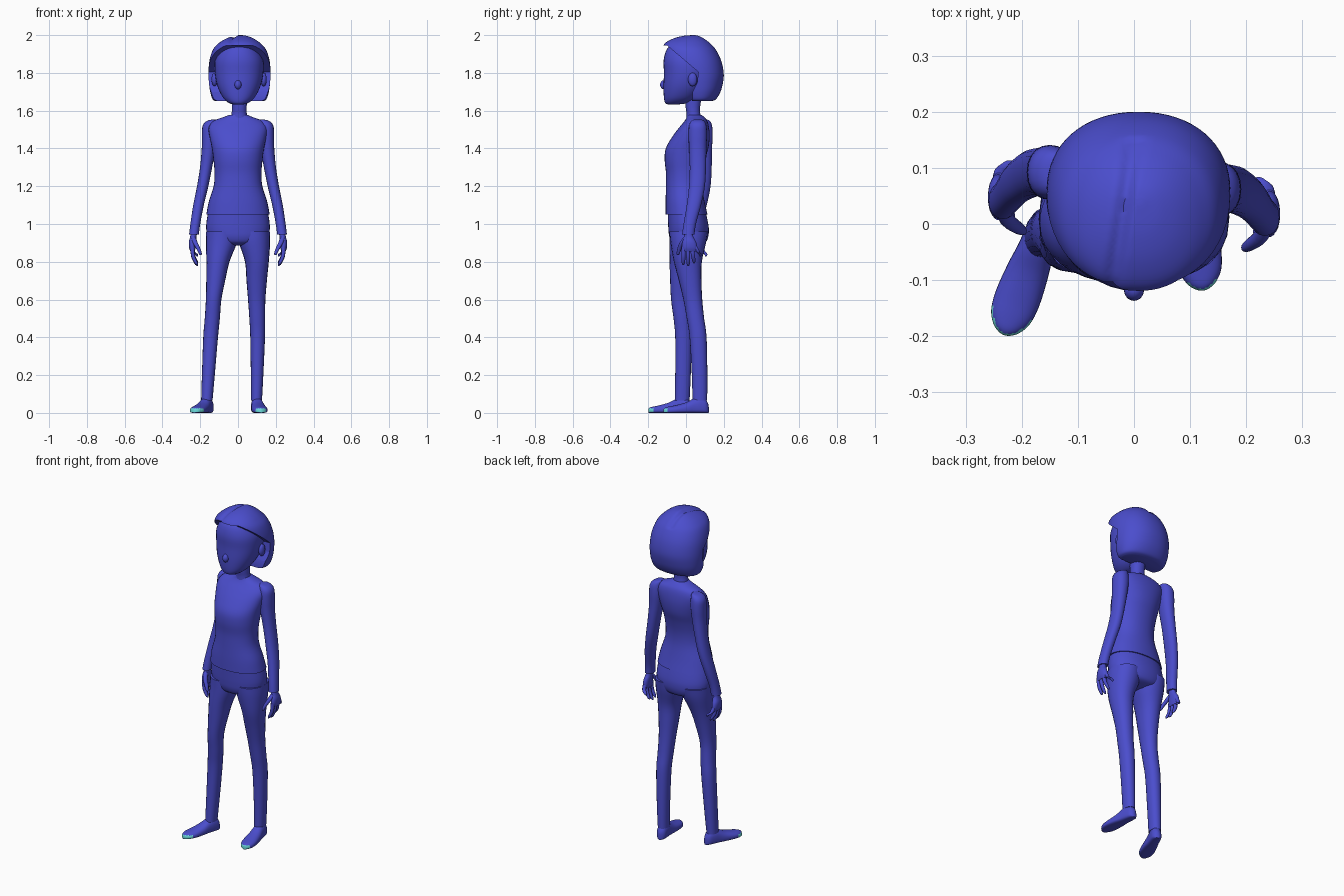
import bpy, bmesh, math
from mathutils import Vector


def material(name, rgb):
    m = bpy.data.materials.new(name)
    m.diffuse_color = (*rgb, 1)
    return m


BLUE = material("blue", (0.07, 0.075, 0.61))
CYAN = material("cyan", (0.15, 0.72, 0.72))


def smooth_rings(rings, steps):
    """Catmull-Rom interpolation of ring parameters."""
    out = []
    n = len(rings)
    for i in range(n - 1):
        a, b, c, d = (rings[max(i - 1, 0)], rings[i], rings[i + 1], rings[min(i + 2, n - 1)])
        for k in range(steps):
            t = k / steps
            out.append(tuple(0.5 * (2 * q + (r - p) * t + (2 * p - 5 * q + 4 * r - s) * t * t
                                    + (3 * q - p - 3 * r + s) * t ** 3)
                             for p, q, r, s in zip(a, b, c, d)))
    out.append(tuple(rings[-1]))
    return out


def power(v, e):
    return math.copysign(abs(v) ** e, v)


def body_point(ring, c, s):
    """Ring = z, centre x, half width, front y, back y."""
    z, x, hw, yf, yb = ring
    return Vector((x + hw * power(c, 0.92), (yf + yb) / 2 + (yb - yf) / 2 * power(s, 0.92), z))


def finish(ob, angle=45):
    bpy.ops.object.select_all(action='DESELECT')
    ob.select_set(True)
    bpy.context.view_layer.objects.active = ob
    bpy.ops.object.shade_smooth_by_angle(angle=math.radians(angle))


def make_object(name, bm):
    bmesh.ops.recalc_face_normals(bm, faces=bm.faces[:])
    me = bpy.data.meshes.new(name)
    bm.to_mesh(me)
    bm.free()
    ob = bpy.data.objects.new(name, me)
    bpy.context.collection.objects.link(ob)
    me.materials.append(BLUE)
    return ob


def loft(name, rings, point=body_point, segs=28, steps=4, shade=True):
    bm = bmesh.new()
    loops = []
    for ring in smooth_rings(rings, steps):
        angs = [2 * math.pi * i / segs for i in range(segs)]
        loops.append([bm.verts.new(point(ring, math.cos(a), math.sin(a))) for a in angs])
    for lo, hi in zip(loops, loops[1:]):
        for i in range(segs):
            j = (i + 1) % segs
            bm.faces.new((lo[i], lo[j], hi[j], hi[i]))
    bm.faces.new(loops[0][::-1])
    bm.faces.new(loops[-1])
    ob = make_object(name, bm)
    if shade:
        finish(ob)
    return ob


def limb(name, pts, side=1, dy=0, segs=20, steps=4):
    """Points = z, x, y, radius x, radius y."""
    return loft(name, [(z, side * x, rx, y + dy - ry, y + dy + ry) for z, x, y, rx, ry in pts],
                segs=segs, steps=steps)


def ellipsoid(name, centre, radii):
    bm = bmesh.new()
    bmesh.ops.create_uvsphere(bm, u_segments=20, v_segments=12, radius=1)
    for v in bm.verts:
        v.co = Vector(centre) + Vector([a * b for a, b in zip(v.co, radii)])
    finish(make_object(name, bm))


# Shirt, neck and pelvis
loft("shirt", [
    (1.05, 0, .168, -.108, .114), (1.12, 0, .154, -.108, .098), (1.20, 0, .129, -.106, .085),
    (1.27, 0, .124, -.106, .086), (1.34, 0, .130, -.113, .100), (1.40, 0, .138, -.107, .118),
    (1.46, 0, .150, -.074, .125), (1.51, 0, .155, -.037, .122), (1.545, 0, .130, -.008, .113),
    (1.565, 0, .080, .004, .098), (1.578, .003, .046, .006, .082)], segs=36)
loft("neck", [(1.52, .004, .050, .0, .085), (1.58, .006, .041, .003, .076),
              (1.62, .007, .039, -.002, .075), (1.72, .007, .045, -.01, .09)])
loft("trouser_hips", [
    (.885, 0, .05, -.03, .05), (.90, 0, .12, -.072, .10), (.93, 0, .158, -.088, .117),
    (.97, 0, .168, -.093, .121), (1.01, 0, .167, -.095, .116), (1.065, 0, .158, -.097, .104)], segs=36)

# Trouser legs, one stepping forward
limb("back_leg", [
    (.065, .098, .073, .029, .039), (.20, .101, .072, .033, .041), (.40, .104, .064, .039, .045),
    (.50, .102, .050, .042, .046), (.60, .099, .036, .046, .050), (.70, .099, .022, .054, .060),
    (.80, .100, .010, .063, .074), (.90, .088, .012, .082, .094), (.96, .085, .014, .083, .102)])
limb("front_leg", [
    (.065, -.165, -.020, .030, .039), (.20, -.157, -.016, .034, .041), (.40, -.145, -.013, .039, .044),
    (.50, -.136, -.020, .040, .046), (.60, -.129, -.028, .041, .051), (.70, -.118, -.022, .050, .062),
    (.80, -.106, -.010, .061, .077), (.90, -.088, .008, .082, .095), (.96, -.085, .014, .083, .102)])


# Shoes with coloured toe rims
def shoe(name, ankle, angle, rim_start):
    fwd = Vector((math.sin(angle), -math.cos(angle), 0))
    across = Vector((math.cos(angle), math.sin(angle), 0))
    origin = Vector((*ankle, 0))

    def point(ring, c, s):
        t, hw, h = ring
        e = 0.55 if s < 0 else 0.9
        z = .4 * h + (.4 if s < 0 else .6) * h * power(s, e)
        return origin + fwd * (t - .05) + across * hw * power(c, e) + Vector((0, 0, max(z, 0)))

    ob = loft(name, [
        (0, .008, .040), (.006, .018, .055), (.02, .027, .075), (.05, .031, .085), (.08, .033, .076),
        (.12, .038, .056), (.17, .041, .042), (.205, .037, .035), (.227, .025, .030),
        (.237, .012, .024), (.24, .003, .018)], point)
    ob.data.materials.append(CYAN)
    for f in ob.data.polygons:
        t = (f.center - origin).dot(fwd) + .05
        if t > rim_start and .004 < f.center.z < .024 and f.normal.z > -.5:
            f.material_index = 1


shoe("front_shoe", (-.165, -.02), -math.radians(20.7), .20)
shoe("back_shoe", (.1, .07), math.radians(7), .222)

# Arms and hands, the left-of-picture one held slightly further back
FINGERS = [("index", -.012, -.014, .782), ("middle", .010, .012, .778),
           ("ring", .031, .042, .792), ("little", .050, .075, .828)]
for side, dy, label in ((1, 0, "left"), (-1, .03, "right")):
    limb(label + "_sleeve", [
        (1.553, .125, .062, .012, .02), (1.545, .138, .062, .028, .035), (1.52, .148, .062, .039, .046),
        (1.47, .150, .062, .041, .049), (1.40, .155, .062, .037, .046), (1.30, .169, .063, .032, .043),
        (1.20, .187, .058, .030, .042), (1.10, .209, .042, .028, .038), (1.00, .226, .020, .026, .033),
        (.945, .233, .012, .026, .033)], side, dy)
    limb(label + "_palm", [
        (.97, .233, .013, .017, .022), (.935, .236, .014, .017, .024), (.905, .241, .017, .019, .036),
        (.875, .242, .019, .017, .040), (.855, .240, .020, .012, .036)], side, dy)
    for finger, y0, y1, tip in FINGERS:
        limb(f"{label}_{finger}_finger", [
            (.88, .241, y0, .011, .011), ((.88 + tip) / 2, .238, (y0 + y1) / 2, .0105, .0105),
            (tip + .012, .222, y1, .009, .009), (tip, .215, y1, .003, .003)],
            side, dy, segs=10, steps=3)
    limb(label + "_thumb", [
        (.93, .236, .000, .012, .013), (.90, .226, -.022, .013, .013), (.865, .208, -.036, .011, .011),
        (.842, .199, -.042, .008, .008), (.835, .197, -.043, .003, .003)], side, dy, segs=12, steps=3)

# Head
loft("head", [
    (1.633, .003, .025, -.095, -.04), (1.641, .003, .052, -.110, .01), (1.67, .004, .084, -.117, .06),
    (1.73, .005, .114, -.119, .11), (1.80, .006, .128, -.117, .14), (1.87, .006, .127, -.118, .15),
    (1.93, .006, .098, -.098, .135), (1.96, .006, .06, -.05, .10)], segs=36)
ellipsoid("nose", (0, -.117, 1.737), (.018, .020, .024))
for side in (1, -1):
    ellipsoid("ear", (.006 + side * .130, .035, 1.765), (.016, .024, .036))

# Hair: full bob, cut along the side hairline
hair = loft("hair", [
    (1.65, .008, .125, .00, .135), (1.66, .008, .142, -.02, .158), (1.69, .008, .153, -.04, .178),
    (1.73, .008, .160, -.06, .192), (1.79, .008, .164, -.09, .200), (1.86, .008, .160, -.115, .188),
    (1.92, .008, .142, -.123, .160), (1.955, .008, .113, -.113, .130), (1.98, .010, .076, -.072, .098),
    (1.995, .012, .038, -.02, .068), (2.0, .012, .008, .03, .045)], segs=64, steps=5, shade=False)
for v in hair.data.vertices:  # parting groove
    d = abs(v.co.x + .023 - .15 * v.co.y)
    if v.co.z > 1.9 and v.co.y < .15 and d < .02:
        v.co.z -= .012 * (1 - d / .02)

bm = bmesh.new()
outline = [(-.3, 1.945), (-.10, 1.945), (.065, 1.805), (.060, 1.75), (.035, 1.70), (.03, 1.6), (-.3, 1.6)]
near = [bm.verts.new((-.3, y, z)) for y, z in outline]
face = bm.faces.new(near)
ext = bmesh.ops.extrude_face_region(bm, geom=[face])
for v in ext["geom"]:
    if isinstance(v, bmesh.types.BMVert):
        v.co.x = .3
cutter = make_object("hairline_cutter", bm)
cutter.hide_render = True
mod = hair.modifiers.new("hairline", 'BOOLEAN')
mod.operation, mod.solver, mod.object = 'DIFFERENCE', 'EXACT', cutter
bpy.ops.object.select_all(action='DESELECT')
hair.select_set(True)
bpy.context.view_layer.objects.active = hair
bpy.ops.object.modifier_apply(modifier=mod.name)
bpy.data.objects.remove(cutter)
finish(hair, 40)
